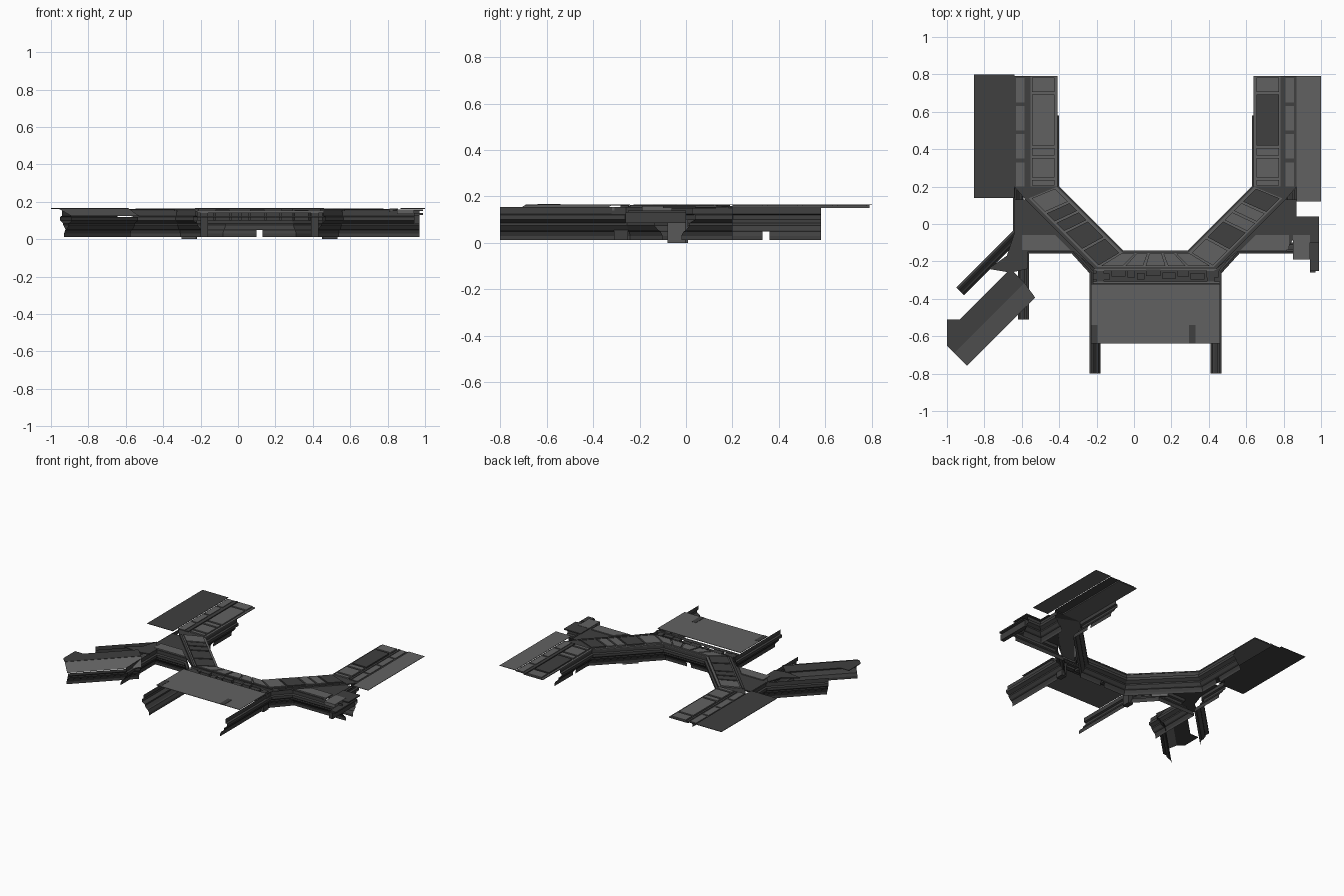
import bpy, random
from mathutils import Vector

if "Cube" in bpy.data.objects:
    bpy.data.objects.remove(bpy.data.objects["Cube"])
random.seed(4)
AX = 0.115  # plan symmetry axis


def mat(name, v):
    m = bpy.data.materials.new(name)
    m.diffuse_color = (v, v, v, 1)
    m.use_nodes = True
    m.node_tree.nodes["Principled BSDF"].inputs["Base Color"].default_value = m.diffuse_color
    return m


GREY, DARK = mat("grey_panel", 0.12), mat("dark_panel", 0.05)


def mesh(name, verts, faces, m=GREY):
    me = bpy.data.meshes.new(name)
    me.from_pydata(verts, [], faces)
    me.materials.append(m)
    ob = bpy.data.objects.new(name, me)
    bpy.context.collection.objects.link(ob)
    return ob


def slab(name, pts, z0, z1, m=GREY):
    n = len(pts)
    v = [(x, y, z0) for x, y in pts] + [(x, y, z1) for x, y in pts]
    f = [tuple(range(n))[::-1], tuple(range(n, 2 * n))]
    f += [(i, (i + 1) % n, (i + 1) % n + n, i + n) for i in range(n)]
    return mesh(name, v, f, m)


def rect(name, x0, x1, y0, y1, z0, z1, m=GREY):
    return slab(name, [(x0, y0), (x1, y0), (x1, y1), (x0, y1)], z0, z1, m)


def flip(pts):
    return [(2 * AX - x, y) for x, y in reversed(pts)]


# Wall cross-section: offset towards the outside, height
LOWER = [(-.05, .012), (-.05, .03), (-.04, .05)]
UPPER = [(-.04, .05), (-.03, .055), (-.015, .075), (-.015, .085),
         (.008, .1), (.008, .12), (-.005, .125), (-.005, .155)]


def wall(name, path, profile, m=DARK):
    """Sweep a profile along a plan path with mitred corners; outside is on the left."""
    p = [Vector(q) for q in path]
    d = [(b - a).normalized() for a, b in zip(p, p[1:])]
    nrm = [Vector((-t.y, t.x)) for t in d]
    verts, faces, k = [], [], len(profile)
    for i, q in enumerate(p):
        a, b = nrm[max(i - 1, 0)], nrm[min(i, len(nrm) - 1)]
        mit = (a + b) / (1 + a.dot(b))
        verts += [(q.x + mit.x * u, q.y + mit.y * u, z) for u, z in profile]
    for i in range(len(p) - 1):
        for j in range(k - 1):
            s = i * k + j
            faces.append((s, s + k, s + k + 1, s + 1))
    return mesh(name, verts, faces, m)


def strip(name, a0, a1, b0, b1, cuts, dark=()):
    """Roof strip between edges a and b, with raised panels between the cuts."""
    a0, a1, b0, b1 = map(Vector, (a0, a1, b0, b1))
    slab(name + "_base", [a0, a1, b1, b0], .15, .156)

    def at(t, s):
        return (a0.lerp(a1, t)).lerp(b0.lerp(b1, t), s)
    for i, (t, u) in enumerate(zip(cuts, cuts[1:])):
        g = .012
        slab(f"{name}_panel_{i}", [at(t + g, .1), at(u - g, .1), at(u - g, .84), at(t + g, .84)],
             .156, .165, DARK if i in dark else GREY)
    slab(name + "_rail", [at(0, .9), at(1, .9), at(1, 1), at(0, 1)], .156, .163, DARK)


# Courtyard wall: continuous upper part, lower part with three openings
court = [(-.41, .58), (-.41, .2), (-.06, -.15), (.29, -.15), (.64, .2), (.64, .58)]
wall("courtyard_wall_upper", court, UPPER)
half = [(-.41, .33), (-.41, .2), (-.06, -.15), (.1, -.15)]
wall("courtyard_base_left", half, LOWER)
wall("courtyard_base_right", flip(half), LOWER)
stub = [(-.41, .58), (-.41, .36)]
wall("courtyard_base_end_left", stub, LOWER)
wall("courtyard_base_end_right", flip(stub), LOWER)

# Outer corridor walls
outer_walls = {
    "south_west_wall": [(-.23, -.8), (-.23, -.26), (-.33, -.15), (-.57, -.15), (-.57, -.51)],
    "diagonal_wall": [(-.945, -.345), (-.64, -.04), (-.64, .2)],
    "east_wall": [(.86, .2), (.86, .03), (.97, .03)],
    "south_east_wall": [(.97, -.15), (.56, -.15), (.46, -.26), (.46, -.8)],
}
for name, path in outer_walls.items():
    wall(name + "_upper", path, UPPER)
    wall(name + "_base", path, LOWER)

# Door plates in the diagonal walls
door = [(-.302, -.002), (-.295, .008), (-.218, -.072), (-.225, -.08)]
slab("door_left", door, 0, .1)
slab("door_right", flip(door), 0, .1)

# Panelled roof strips around the courtyard
side_cuts = [0, .24, .5, .64, .78, 1]
leg_cuts = [0, .07, .27, .345, .64, .845, 1]
leg_cuts = [0, .07, .27, .36, .845, 1]
for side, f in (("left", lambda x: x), ("right", lambda x: 2 * AX - x)):
    d = (3,) if side == "right" else ()
    strip("leg_roof_" + side, (f(-.41), .2), (f(-.41), .79), (f(-.57), .2), (f(-.57), .79),
          leg_cuts, d)
    strip("diagonal_roof_" + side, (f(-.06), -.15), (f(-.41), .2), (f(-.21), -.24), (f(-.58), .13),
          side_cuts, (0, 1, 2, 3) if side == "left" else (1, 4))
    # corner wedge and gallery beside the legs
    slab("corner_roof_" + side, [(f(-.41), .2), (f(-.57), .2), (f(-.64), .2), (f(-.58), .13)],
         .15, .158, DARK)
    slab("bar_roof_" + side, [(f(-.21), -.24), (f(-.58), .13), (f(-.64), .13), (f(-.64), -.05),
                              (f(-.58), -.15), (f(-.32), -.15)], .148, .153, DARK)
    slab("bar_beam_" + side, [(f(-.6), -.06), (f(-.42), -.06), (f(-.34), -.14), (f(-.6), -.14)],
         .153, .16)
    x0, x1 = sorted((f(-.64), f(-.57)))
    rect("gallery_roof_" + side, x0, x1, .2, .79, .158, .16, DARK)
    for i in range(4):
        y = .2 + i * .15
        c = (x0 + x1) / 2
        rect(f"gallery_panel_{side}_{i}", c - .025, c + .02, y, y + .13, .16, .164)
strip("south_roof_strip", (-.06, -.15), (.29, -.15), (-.21, -.24), (.44, -.24),
      [0, .22, .4, .6, .78, 1])

# Large flat roofs
rect("west_roof", -.855, -.64, .14, .8, .163, .166, DARK)
rect("east_roof", .87, 1, .12, .79, .163, .166)
rect("south_roof", -.23, .46, -.64, -.32, .163, .166)
for x in (-.23, .295):
    rect("south_roof_inlay", x, x + .035, -.64, -.54, .166, .168, DARK)

# Machinery band between ring and south roof
rect("service_band", -.22, .46, -.32, -.24, .115, .125, DARK)
x = -.22
while x < .42:
    w = random.uniform(.03, .08)
    y = random.uniform(-.3, -.275)
    rect("service_block", x, min(x + w, .46), y, y + .035, .1, random.uniform(.14, .165), DARK)
    x += w + .01
for y in (-.318, -.25):
    rect("service_pipe", -.22, .46, y, y + .01, .14, .155)
for x in (-.2, .39):
    rect("service_pillar", x, x + .04, -.31, -.25, .012, .15, DARK)

# South-west branch: roof, sloping edge and its wall
slab("branch_roof", [(-.66, -.24), (-.585, -.315), (-.96, -.69), (-1, -.65), (-1, -.51),
                     (-.93, -.51)], .162, .166, DARK)
mesh("branch_roof_edge", [(-.585, -.315, .164), (-.96, -.69, .164), (-.892, -.758, .125),
                          (-.528, -.394, .125)], [(0, 1, 2, 3)])
branch = [(-.54, -.39), (-.895, -.745)]
wall("branch_wall_upper", branch, UPPER[:6])
wall("branch_wall_base", branch, LOWER)
slab("branch_joint", [(-.64, -.05), (-.57, -.15), (-.57, -.24), (-.66, -.26), (-.78, -.24),
                      (-.68, -.17)], .15, .158, DARK)

# East end details
rect("east_end_block", .85, .94, -.19, -.06, .135, .16)
rect("east_end_roof", .85, .99, -.1, .04, .15, .158, DARK)
rect("east_end_fin", .94, .97, -.26, 0, .085, .13, DARK)
rect("east_end_cap", .94, .99, -.25, .0, .13, .14, DARK)
